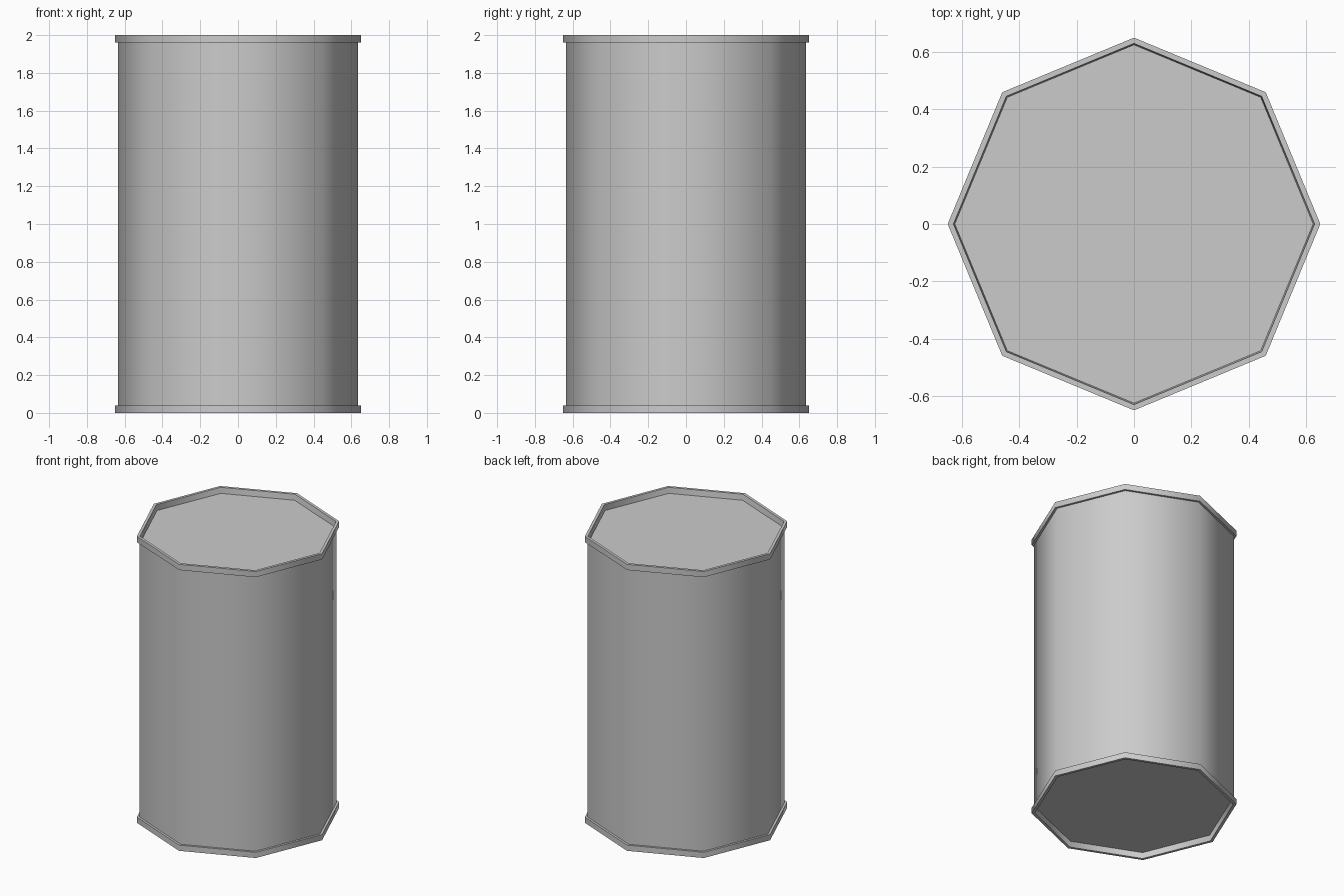
import bpy, math

if "Cube" in bpy.data.objects:
    bpy.data.objects.remove(bpy.data.objects["Cube"])

SIDES = 8
H = 2.0            # total height
LIP = 0.04         # rim height and lid recess depth
R_RIM, R_BODY, R_LID, R_IN = 0.65, 0.634, 0.625, 0.63


def lathe(name, profile, caps=True):
    """Revolve (radius, z) points into an eight-sided shell, capped at both ends."""
    verts, faces = [], []
    for r, z in profile:
        for i in range(SIDES):
            a = 2 * math.pi * i / SIDES
            verts.append((r * math.cos(a), r * math.sin(a), z))
    for k in range(len(profile) - 1):
        for i in range(SIDES):
            j = (i + 1) % SIDES
            a, b = k * SIDES, (k + 1) * SIDES
            faces.append((a + i, a + j, b + j, b + i))
    if caps:
        last = (len(profile) - 1) * SIDES
        faces.append(tuple(reversed(range(SIDES))))
        faces.append(tuple(range(last, last + SIDES)))
    mesh = bpy.data.meshes.new(name)
    mesh.from_pydata(verts, [], faces)
    obj = bpy.data.objects.new(name, mesh)
    bpy.context.collection.objects.link(obj)
    return obj


# Drum: recessed base, lower rim, wall, then the same mirrored for the top
half = [(R_LID, LIP), (R_IN, 0), (R_RIM, 0), (R_RIM, LIP), (R_BODY, LIP)]
drum = lathe("drum", half + [(r, H - z) for r, z in reversed(half)])

# Smooth around the eight sides, sharp at the rims
bpy.context.view_layer.objects.active = drum
drum.select_set(True)
bpy.ops.object.shade_smooth_by_angle(angle=math.radians(50))
